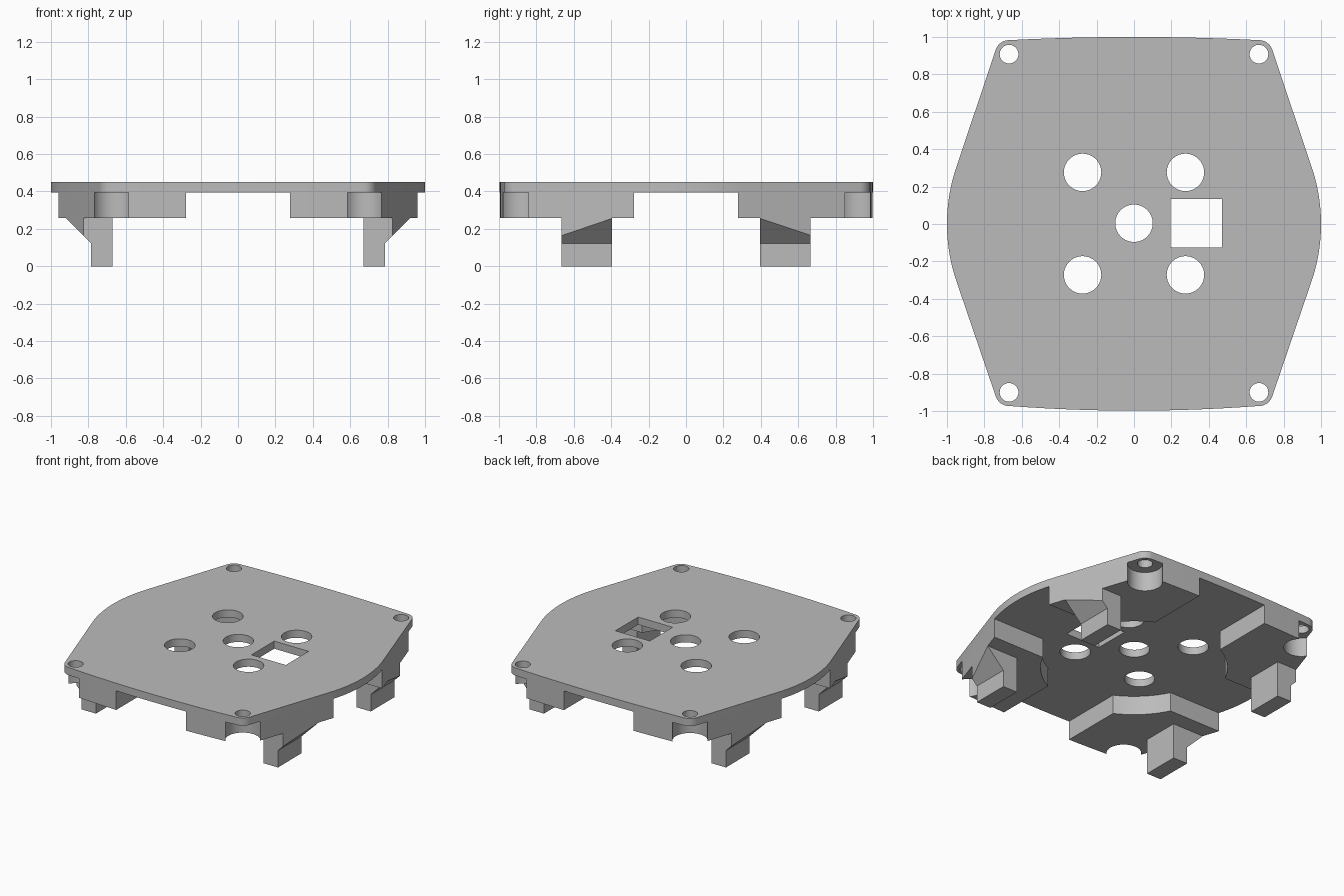
import bpy, bmesh, math
from mathutils import Vector

if "Cube" in bpy.data.objects:
    bpy.data.objects.remove(bpy.data.objects["Cube"], do_unlink=True)

# Single plain material
grey = bpy.data.materials.new("plain grey")
grey.use_nodes = True
COLOUR = (0.5, 0.5, 0.5, 1)
grey.diffuse_color = COLOUR
grey.node_tree.nodes["Principled BSDF"].inputs["Base Color"].default_value = COLOUR

TOP, UNDER, BLOCK = 0.45, 0.395, 0.257   # plate top, plate underside, block underside
OFF = 0.004                              # small shift of the hole pattern to the back
HOLE_X, HOLE_Y = 0.668, 0.904
TILT = math.radians(18.5)


def arc(cx, cy, r, a0, a1, n):
    return [(cx + r * math.cos(a0 + (a1 - a0) * i / n),
             cy + r * math.sin(a0 + (a1 - a0) * i / n)) for i in range(n + 1)]


def circle(cx, cy, r, n=64):
    return arc(cx, cy, r, 0, math.tau, n)[:-1]


def rect(x0, y0, x1, y1):
    return [(x0, y0), (x1, y0), (x1, y1), (x0, y1)]


def prism(name, pts, lo, hi, along_y=False):
    """Extrude a 2D profile along z, or an xz profile along y."""
    place = (lambda p, h: (p[0], h, p[1])) if along_y else (lambda p, h: (p[0], p[1], h))
    bm = bmesh.new()
    face = bm.faces.new([bm.verts.new(place(p, lo)) for p in pts])
    ext = bmesh.ops.extrude_face_region(bm, geom=[face])
    moved = [v for v in ext["geom"] if isinstance(v, bmesh.types.BMVert)]
    shift = Vector(place((0, 0), hi - lo))
    bmesh.ops.translate(bm, verts=moved, vec=shift)
    bmesh.ops.recalc_face_normals(bm, faces=bm.faces)
    mesh = bpy.data.meshes.new(name)
    bm.to_mesh(mesh)
    bm.free()
    mesh.materials.append(grey)
    obj = bpy.data.objects.new(name, mesh)
    bpy.context.collection.objects.link(obj)
    return obj


def combine(obj, tool, operation="DIFFERENCE"):
    """Apply a boolean and discard the tool object."""
    mod = obj.modifiers.new("shape", "BOOLEAN")
    mod.operation, mod.solver, mod.object = operation, "EXACT", tool
    bpy.context.view_layer.objects.active = obj
    bpy.ops.object.modifier_apply(modifier=mod.name)
    bpy.data.objects.remove(tool, do_unlink=True)


def outline():
    """Plate outline: bowed sides, rounded corners, slightly bowed ends."""
    half = math.pi / 2
    back, front = HOLE_Y + OFF, -HOLE_Y + OFF + 0.002
    r = 0.075

    def end(y_corner, y_mid, sx):
        steps = [i / 12 for i in range(1, 12)]
        return [(sx * HOLE_X * (1 - 2 * t), y_corner + (y_mid - y_corner) * 4 * t * (1 - t))
                for t in steps]

    pts = arc(0.05, 0, 0.95, -TILT, TILT, 24)
    pts += arc(HOLE_X, back, r, TILT, half, 10)
    pts += end(back + r, 1.0, 1)
    pts += arc(-HOLE_X, back, r, half, math.pi - TILT, 10)
    pts += arc(-0.05, 0, 0.95, math.pi - TILT, math.pi + TILT, 24)
    pts += arc(-HOLE_X, front, r, math.pi + TILT, 3 * half, 10)
    pts += end(front - r, -0.998, -1)
    pts += arc(HOLE_X, front, r, 3 * half, math.tau - TILT, 10)
    return pts


shape = outline()
signs = [(sx, sy) for sx in (1, -1) for sy in (1, -1)]

# Top plate with round holes, screw holes and a square opening
plate = prism("top_plate", shape, UNDER, TOP)
openings = [circle(0, OFF, 0.1), rect(0.195, -0.125, 0.47, 0.135)]
for sx, sy in signs:
    openings.append(circle(sx * 0.275, sy * 0.274 + OFF / 2, 0.1))
    openings.append(circle(sx * HOLE_X, sy * HOLE_Y + OFF, 0.05, 40))
for profile in openings:
    combine(plate, prism("cutter", profile, 0.2, 0.7))
parts = [plate]

for sx, sy in signs:
    tag = ("left" if sx > 0 else "right") + ("_back" if sy > 0 else "_front")

    # Corner block: follows the plate edge, hollowed by the centre and the screw recess
    block = prism("corner_block_" + tag, shape, BLOCK, UNDER)
    area = rect(sx * 0.278, sy * 0.278, sx * 1.2, sy * 1.2)
    combine(block, prism("cutter", area, 0.1, 0.6), "INTERSECT")
    combine(block, prism("cutter", circle(0, 0, 0.612, 96), 0.1, 0.6))
    recess = circle(sx * HOLE_X, sy * HOLE_Y + OFF, 0.115)
    combine(block, prism("cutter", recess, 0.1, 0.6))

    # Foot: upright post with a sloping outer brace trimmed to the plate edge
    side = [(0.67, 0), (0.785, 0), (0.785, 0.122), (0.923, 0.26), (0.67, 0.26)]
    foot = prism("foot_" + tag, [(sx * x, z) for x, z in side],
                 sy * 0.395, sy * 0.665, along_y=True)
    combine(foot, prism("cutter", shape, -0.1, 0.6), "INTERSECT")
    parts += [block, foot]

# Smooth curved walls, keep corners sharp
bpy.ops.object.select_all(action="DESELECT")
for part in parts:
    part.select_set(True)
bpy.context.view_layer.objects.active = plate
bpy.ops.object.shade_smooth_by_angle(angle=math.radians(25))
